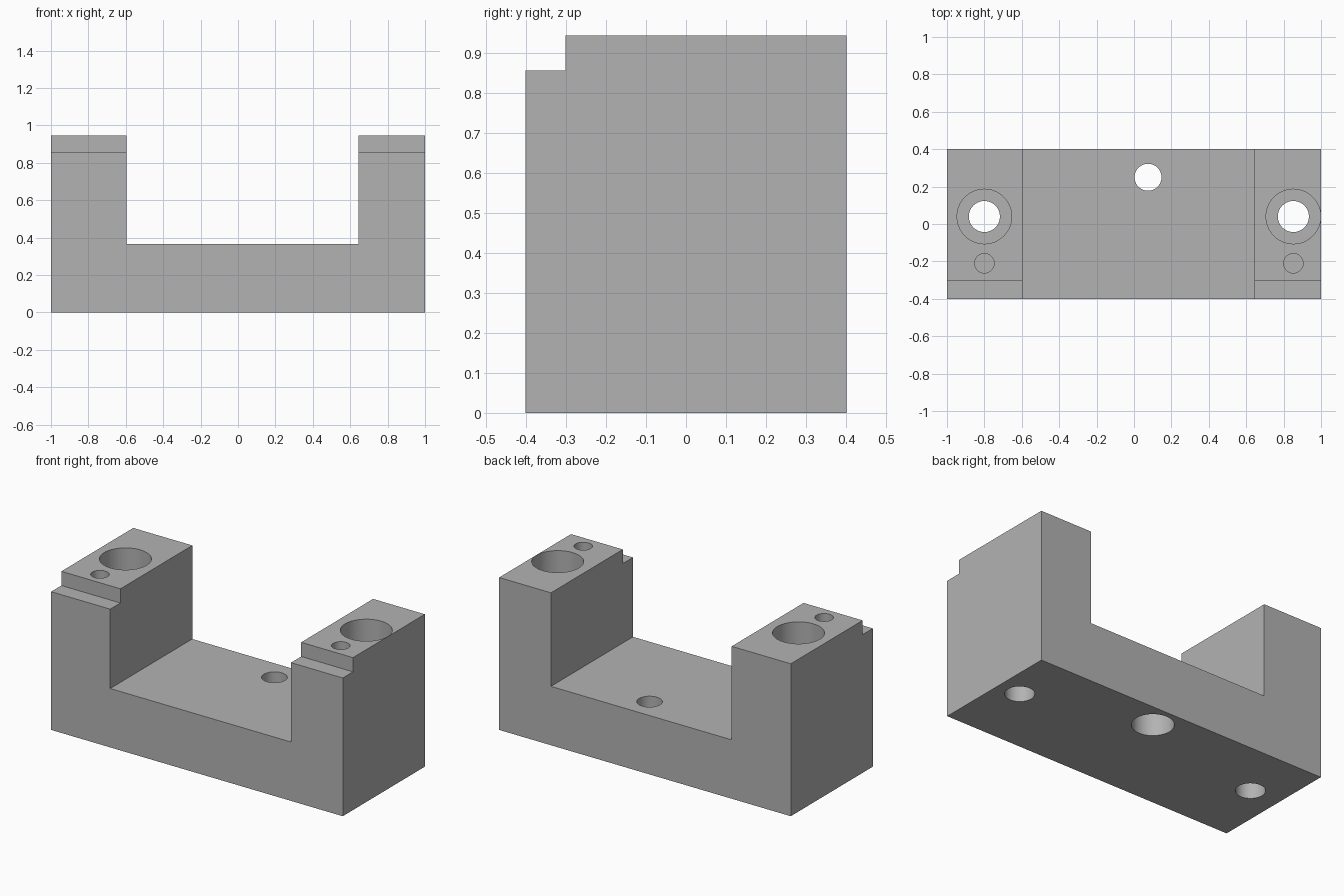
import bpy
import bmesh

if "Cube" in bpy.data.objects:
    bpy.data.objects.remove(bpy.data.objects["Cube"], do_unlink=True)

HALF_X, HALF_Y = 1.0, 0.402
TOP, STEP, FLOOR = 0.945, 0.857, 0.365
INNER_L, INNER_R = -0.595, 0.645

grey = bpy.data.materials.new("plain grey")
grey.use_nodes = True
color = (0.45, 0.45, 0.45, 1)
grey.diffuse_color = color
grey.node_tree.nodes["Principled BSDF"].inputs["Base Color"].default_value = color

# U-shaped block, extruded from its front profile
profile = [(-HALF_X, 0), (HALF_X, 0), (HALF_X, TOP), (INNER_R, TOP),
           (INNER_R, FLOOR), (INNER_L, FLOOR), (INNER_L, TOP), (-HALF_X, TOP)]
bm = bmesh.new()
face = bm.faces.new([bm.verts.new((x, -HALF_Y, z)) for x, z in profile])
ext = bmesh.ops.extrude_face_region(bm, geom=[face])
verts = [v for v in ext["geom"] if isinstance(v, bmesh.types.BMVert)]
bmesh.ops.translate(bm, verts=verts, vec=(0, 2 * HALF_Y, 0))
bmesh.ops.recalc_face_normals(bm, faces=bm.faces)
mesh = bpy.data.meshes.new("mounting_block")
bm.to_mesh(mesh)
bm.free()
mesh.materials.append(grey)
block = bpy.data.objects.new("mounting_block", mesh)
bpy.context.collection.objects.link(block)


def cut(cutter):
    """Subtract the cutter from the block, then remove it."""
    cutter.hide_render = True
    cutter.data.materials.append(grey)
    mod = block.modifiers.new("cut", 'BOOLEAN')
    mod.operation = 'DIFFERENCE'
    mod.solver = 'EXACT'
    mod.object = cutter
    bpy.ops.object.select_all(action='DESELECT')
    bpy.context.view_layer.objects.active = block
    block.select_set(True)
    bpy.ops.object.modifier_apply(modifier=mod.name)
    bpy.data.objects.remove(cutter, do_unlink=True)


def drill(x, y, radius, z0, z1):
    bpy.ops.mesh.primitive_cylinder_add(vertices=64, radius=radius, depth=z1 - z0,
                                        location=(x, y, (z0 + z1) / 2))
    cut(bpy.context.object)


# Step along the front edge of both uprights
bpy.ops.mesh.primitive_cube_add(size=1, location=(0, -0.302 - 0.25, STEP + 0.25))
step_cutter = bpy.context.object
step_cutter.scale = (3, 0.5, 0.5)
cut(step_cutter)

# Counterbored bolt hole and blind pin hole in each upright
for x in (-0.8, 0.852):
    drill(x, 0.04, 0.146, TOP - 0.25, TOP + 0.1)
    drill(x, 0.04, 0.083, -0.1, TOP + 0.1)
    drill(x, -0.21, 0.052, TOP - 0.2, TOP + 0.1)

# Floor hole, counterbored from underneath
drill(0.075, 0.25, 0.118, -0.1, 0.18)
drill(0.075, 0.25, 0.072, -0.1, FLOOR + 0.1)

bpy.ops.object.select_all(action='DESELECT')
block.select_set(True)
bpy.context.view_layer.objects.active = block
bpy.ops.object.shade_smooth_by_angle()
